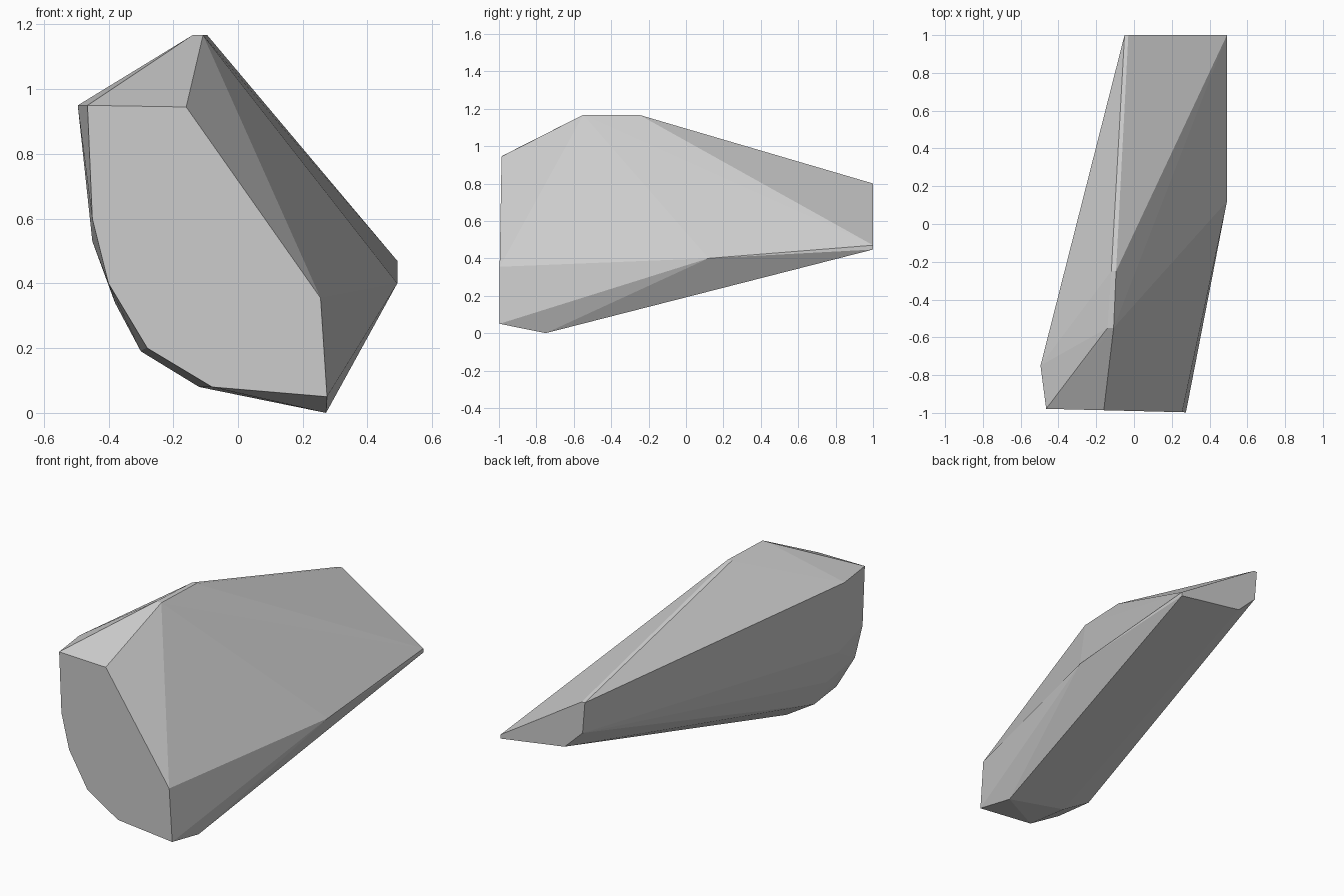
import bpy
import bmesh

if "Cube" in bpy.data.objects:
    bpy.data.objects.remove(bpy.data.objects["Cube"], do_unlink=True)


def flat_material(name, value):
    mat = bpy.data.materials.new(name)
    mat.use_nodes = True
    colour = (value, value, value, 1)
    mat.diffuse_color = colour
    mat.node_tree.nodes["Principled BSDF"].inputs["Base Color"].default_value = colour
    return mat


def section(y, outline):
    """Cross-section corners (x, z) placed at depth y."""
    return [(x, y, z) for x, z in outline]


# Broad front facet, very slightly tilted towards its low corner
front_outline = [(-0.465, 0.95), (-0.16, 0.945), (0.255, 0.355), (0.275, 0.05),
                 (-0.08, 0.08), (-0.14, 0.12), (-0.28, 0.2), (-0.4, 0.4), (-0.45, 0.6)]
front_facet = [(x, -0.99 - 0.025 * x, z) for x, z in front_outline]

# Widest section, just behind the front facet
shoulder = section(-0.75, [(-0.495, 0.95), (-0.45, 0.53), (-0.38, 0.34),
                           (-0.3, 0.19), (-0.12, 0.08), (0.272, 0)])

# Narrow top ridge
ridge = section(-0.55, [(-0.14, 1.167), (-0.108, 1.167)])
ridge += section(-0.25, [(-0.12, 1.167), (-0.095, 1.167)])

# Corner on the left flank and the thin tail facet at the back
flank = [(0.492, 0.12, 0.4)]
tail = section(1, [(-0.05, 0.8), (-0.03, 0.8), (0.492, 0.47), (0.492, 0.447),
                   (0.08, 0.51), (-0.035, 0.62)])

# Wrap all sections in one faceted skin
bm = bmesh.new()
for corner in front_facet + shoulder + ridge + flank + tail:
    bm.verts.new(corner)
hull = bmesh.ops.convex_hull(bm, input=bm.verts[:])
spare = {v for v in hull["geom_interior"] + hull["geom_unused"]
         if isinstance(v, bmesh.types.BMVert)}
bmesh.ops.delete(bm, geom=list(spare), context='VERTS')
bmesh.ops.recalc_face_normals(bm, faces=bm.faces[:])

mesh = bpy.data.meshes.new("rock_shard")
bm.to_mesh(mesh)
bm.free()
rock = bpy.data.objects.new("rock_shard", mesh)
bpy.context.collection.objects.link(rock)
mesh.materials.append(flat_material("stone grey", 0.6))
